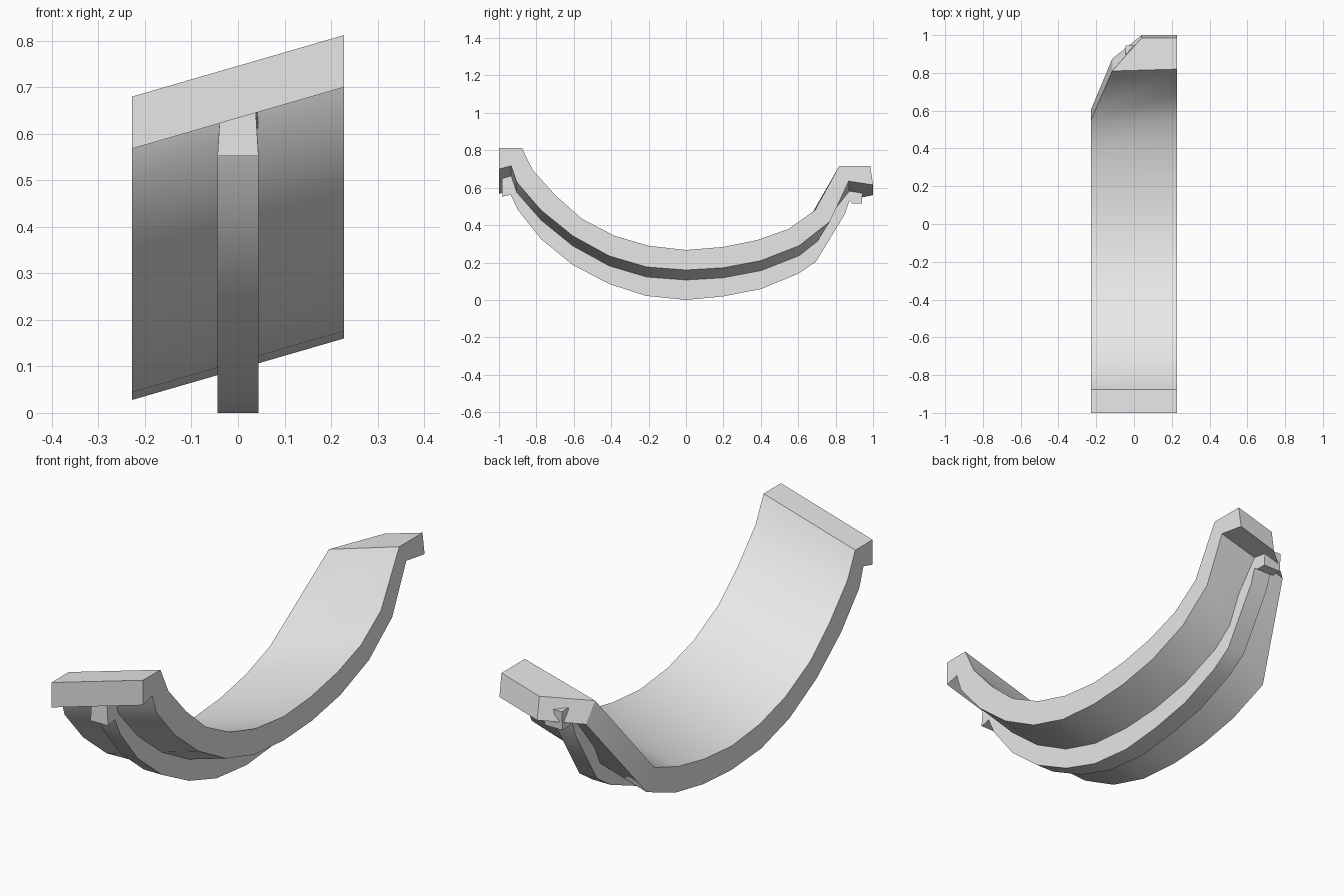
import bpy
import bmesh

cube = bpy.data.objects.get("Cube")
if cube:
    bpy.data.objects.remove(cube, do_unlink=True)

HALF = 0.228      # half width of the trough
SLOPE = 0.29      # sideways rise of the trough

grey = bpy.data.materials.new("plain_grey")
grey.use_nodes = True
grey.diffuse_color = (0.8, 0.8, 0.8, 1)
grey.node_tree.nodes["Principled BSDF"].inputs["Base Color"].default_value = (0.8, 0.8, 0.8, 1)


def finish(bm, name):
    bmesh.ops.recalc_face_normals(bm, faces=bm.faces)
    mesh = bpy.data.meshes.new(name)
    bm.to_mesh(mesh)
    bm.free()
    mesh.materials.append(grey)
    obj = bpy.data.objects.new(name, mesh)
    bpy.context.collection.objects.link(obj)
    bpy.ops.object.select_all(action='DESELECT')
    obj.select_set(True)
    bpy.context.view_layer.objects.active = obj
    bpy.ops.object.shade_smooth_by_angle(angle=0.52)
    return obj


# Cross-section at the high side: inner curve, front rim, then outer curve
inner = [(.55, .38), (.38, .32), (.197, .283), (0, .267), (-.198, .289), (-.38, .342),
         (-.555, .433), (-.695, .556), (-.82, .695), (-.877, .812)]
rim = [(-1, .812), (-1, .70), (-.935, .717)]
outer = [(-.905, .63), (-.775, .48), (-.605, .342), (-.41, .235), (-.21, .176),
         (0, .16), (.2, .172), (.4, .21), (.605, .29)]
profile = inner + rim + outer
# Back rim on the high side, from the outer curve round to the inner curve
back = [(.77, .42), (.87, .635), (1, .615), (.985, .717), (.82, .717), (.69, .48)]

# Curved trough, with the back corner cut away on the low side
bm = bmesh.new()


def point(x, y, z):
    return bm.verts.new((x, y, z + SLOPE * (x - HALF)))


right = [point(HALF, y, z) for y, z in profile]
left = [point(-HALF, y, z) for y, z in profile]
out_bend, low_in, low_back, top_back, top_in, in_bend = [point(HALF, y, z) for y, z in back]
corner_top = point(-.115, .81, .717)
corner_low = point(-.115, .875, .635)
cut_top = point(.04, .985, .717)
cut_low = point(.04, 1, .615)

for i in range(len(profile) - 1):
    bm.faces.new((right[i], right[i + 1], left[i + 1], left[i]))
for face in (
    right + [out_bend, low_in, low_back, top_back, top_in, in_bend],   # high end
    left,                                                             # low end
    (left[0], right[0], in_bend),                                     # inner bend
    (left[0], in_bend, top_in, corner_top),
    (corner_top, top_in, top_back, cut_top),                          # back rim
    (cut_top, top_back, low_back, cut_low),
    (corner_top, cut_top, cut_low, corner_low),
    (corner_low, cut_low, low_back, low_in),
    (left[0], corner_top, corner_low, left[-1]),                      # slanted cut
    (left[-1], out_bend, right[-1]),                                  # outer bend
    (left[-1], corner_low, low_in, out_bend),
):
    bm.faces.new(face)
finish(bm, "curved_trough")

# Rib under the middle, sunk into the trough
lower = [(-.985, .552), (-.937, .562), (-.9, .483), (-.775, .325), (-.605, .187),
         (-.41, .085), (-.215, .022), (0, 0), (.2, .019), (.4, .058), (.6, .14),
         (.695, .205), (.85, .46), (.873, .53), (.89, .515), (.94, .515), (.945, .6)]
sunk = [(.85, .6), (.69, .36)]
sunk += [(y, z - .03) for y, z in reversed(outer)]
sunk += [(-.925, .68), (-.985, .68)]
bm = bmesh.new()
sides = []
for side in (-1, 1):
    ring = []
    for y, z in lower + sunk:
        taper = .82 if y < -.95 and z > .6 else 1
        ring.append(bm.verts.new((side * .044 * taper, y, z)))
    bm.faces.new(ring)
    sides.append(ring)
a, b = sides
for i in range(len(a)):
    j = (i + 1) % len(a)
    bm.faces.new((a[i], a[j], b[j], b[i]))
finish(bm, "centre_rib")
